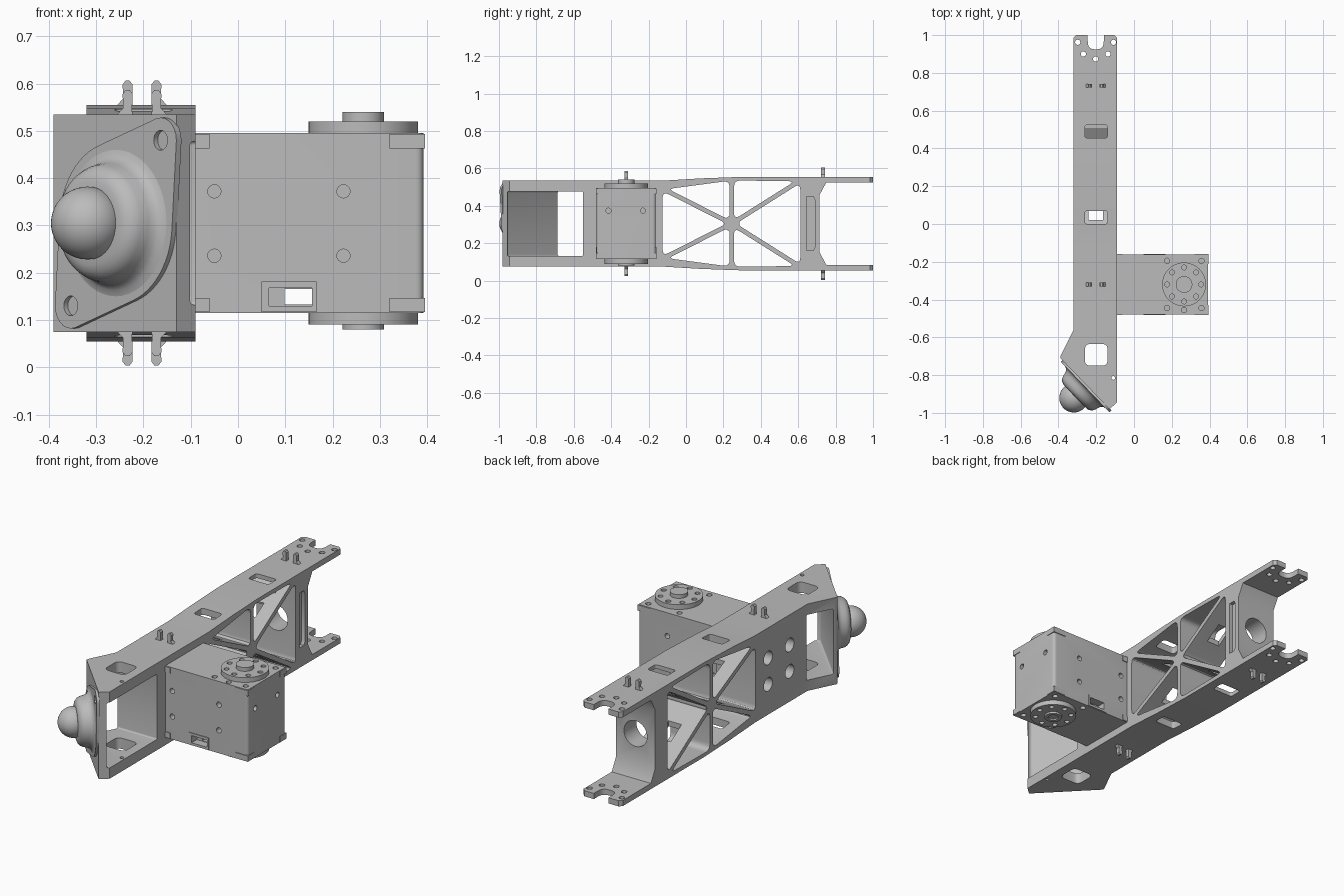
import bpy, bmesh, math
from mathutils import Vector, Matrix

if "Cube" in bpy.data.objects:
    bpy.data.objects.remove(bpy.data.objects["Cube"])

MID = 0.305  # height of the symmetry plane
grey = bpy.data.materials.new("plain grey")
grey.use_nodes = True
grey.diffuse_color = (0.5, 0.5, 0.5, 1)
grey.node_tree.nodes["Principled BSDF"].inputs["Base Color"].default_value = (0.5, 0.5, 0.5, 1)


# ---------- helpers ----------
def make(name, bm):
    bmesh.ops.recalc_face_normals(bm, faces=bm.faces)
    mesh = bpy.data.meshes.new(name)
    bm.to_mesh(mesh)
    bm.free()
    mesh.materials.append(grey)
    ob = bpy.data.objects.new(name, mesh)
    bpy.context.scene.collection.objects.link(ob)
    return ob


def prism(name, pts, axis, a, b):
    """Extrude a 2D outline along an axis from a to b."""
    place = {"x": lambda p, h: (h, p[0], p[1]),
             "y": lambda p, h: (p[0], h, p[1]),
             "z": lambda p, h: (p[0], p[1], h)}[axis]
    bm = bmesh.new()
    lo = [bm.verts.new(place(p, a)) for p in pts]
    hi = [bm.verts.new(place(p, b)) for p in pts]
    bm.faces.new(lo)
    bm.faces.new(hi)
    for i in range(len(pts)):
        j = (i + 1) % len(pts)
        bm.faces.new((lo[i], lo[j], hi[j], hi[i]))
    return make(name, bm)


def circle(u, v, r, n=24):
    return [(u + r * math.cos(i * math.tau / n), v + r * math.sin(i * math.tau / n)) for i in range(n)]


def rect(u0, u1, v0, v1):
    return [(u0, v0), (u1, v0), (u1, v1), (u0, v1)]


def rounded(pts, r, n=5):
    out = []
    for i, p in enumerate(pts):
        p, q, s = Vector(p), Vector(pts[i - 1]), Vector(pts[(i + 1) % len(pts)])
        a = p + (q - p).normalized() * min(r, (q - p).length * 0.4)
        b = p + (s - p).normalized() * min(r, (s - p).length * 0.4)
        for k in range(n + 1):
            t = k / n
            out.append(tuple(a * (1 - t) ** 2 + p * 2 * t * (1 - t) + b * t * t))
    return out


def inset_triangle(tri, d):
    a, b, c = (Vector(p) for p in tri)
    la, lb, lc = (b - c).length, (c - a).length, (a - b).length
    centre = (a * la + b * lb + c * lc) / (la + lb + lc)
    area = abs((b - a).cross(c - a)) / 2
    k = 1 - d * (la + lb + lc) / (2 * area)
    return [tuple(centre + (p - centre) * k) for p in (a, b, c)]


def flip(pts):
    return [(u, 2 * MID - v) for u, v in pts]


def cut(ob, cutters):
    for c in cutters:
        m = ob.modifiers.new("cut", "BOOLEAN")
        m.operation, m.solver, m.object = "DIFFERENCE", "EXACT", c
        c.hide_render = True
    dg = bpy.context.evaluated_depsgraph_get()
    mesh = bpy.data.meshes.new_from_object(ob.evaluated_get(dg))
    ob.modifiers.clear()
    ob.data = mesh
    for c in cutters:
        bpy.data.objects.remove(c)


def hole(pts, axis, a, b):
    return prism("cutter", pts, axis, a, b)


# ---------- frame beam ----------
plan = [(-0.305, 1), (-0.32, 0.985), (-0.32, -0.56), (-0.39, -0.70), (-0.39, -0.71),
        (-0.13, -0.98), (-0.09, -0.945), (-0.09, 0.985), (-0.105, 1)]
frame = prism("frame_beam", plan, "z", 0.02, 0.59)
cuts = []

# sloping top and bottom, openings in both skins
skin = [(-1.1, 0.535), (-0.12, 0.535), (0.08, 0.547), (0.3, 0.555), (1.1, 0.555), (1.1, 0.7), (-1.1, 0.7)]
for f in (lambda p: p, flip):
    cuts.append(hole(f(skin), "x", -1, 1))
for z0, z1 in ((0.485, 0.65), (-0.05, 0.125)):
    for y in (0.0, 0.455):
        cuts.append(hole(rounded(rect(-0.26, -0.14, y, y + 0.07), 0.015), "z", z0, z1))
cuts.append(hole(rounded(rect(-0.26, -0.14, -0.75, -0.635), 0.03), "z", -0.1, 0.7))
cuts.append(hole(circle(-0.11, -0.815, 0.01, 12), "z", -0.1, 0.7))

# front cavity behind the slanted plate
bay = hole([(0, -0.55), (-0.5, -0.55), (-0.5, -0.566), (-0.121, -0.955), (0, -0.955)], "z", 0.132, 0.478)
bev = bay.modifiers.new("round", "BEVEL")
bev.width, bev.segments = 0.03, 4
cuts.append(bay)

# truss triangles and windows through the ribs
hub = (0.245, MID)
tl, tm, tr = (-0.137, 0.497), (0.245, 0.548), (0.623, 0.543)
bl, br = flip([tl, tr])
tops = [(tl, tm, hub), (tm, tr, hub)]
for tri in tops + [flip(t) for t in tops] + [(tl, hub, bl), (tr, hub, br)]:
    cuts.append(hole(rounded(inset_triangle(tri, 0.012), 0.035), "x", -0.6, 0.2))
for y in (0.02, 0.38):
    cuts.append(hole(rect(-0.24, -0.165, y, y + 0.09), "z", 0.16, 0.45))

# fork end: gap, notch, end wall hole, side pocket and small holes
cuts.append(hole([(1.1, 0.525), (0.75, 0.525), (0.715, 0.46), (0.715, 0.15), (0.75, 0.085), (1.1, 0.085)],
                 "x", -0.6, 0.2))
cuts.append(hole(rounded(rect(-0.245, -0.16, 0.925, 1.1), 0.042), "z", -0.1, 0.7))
cuts.append(hole(circle(-0.205, MID, 0.068, 32), "y", 0.56, 0.85))
cuts.append(hole([(0.645, 0.16), (0.68, 0.16), (0.69, 0.18), (0.69, 0.43), (0.68, 0.45), (0.645, 0.45)],
                 "x", -0.11, 0))
for dx, y in ((-0.095, 0.962), (0.095, 0.962), (-0.065, 0.9), (0.065, 0.9), (0, 0.873)):
    cuts.append(hole(circle(-0.203 + dx, y, 0.014, 16), "z", -0.1, 0.7))

# motor mounting holes
for y in (-0.41, -0.23):
    for z in (0.235, 0.375):
        cuts.append(hole(circle(y, z, 0.036), "x", -0.6, -0.135))
cut(frame, cuts)

prism("truss_hub", circle(hub[0], hub[1], 0.042, 32), "x", -0.319, -0.091)

# ---------- cable clips ----------
for y, z in ((0.732, 0.55), (-0.32, 0.53)):
    for s, x in ((-1, -0.234), (1, -0.172)):
        shape = [(x + s * u, z + v) for u, v in
                 ((-0.012, 0), (-0.010, 0.012), (-0.011, 0.048), (-0.005, 0.056), (0.004, 0.056),
                  (0.010, 0.048), (0.009, 0.018), (0.022, 0.004), (0.022, 0))]
        prism("clip_upper", shape, "y", y - 0.01, y + 0.01)
        prism("clip_lower", flip(shape), "y", y - 0.01, y + 0.01)

# ---------- motor ----------
MX, MY = 0.265, -0.32
body = prism("motor_body", rounded(rect(-0.13, 0.392, -0.478, -0.162), 0.018), "z", 0.115, 0.495)
cuts = []
for x in (-0.05, 0.223):
    for z in (0.236, 0.372):
        for y in (-0.478, -0.162):
            cuts.append(hole(circle(x, z, 0.014, 16), "y", y - 0.03, y + 0.03))
for y in (-0.415, -0.23):
    cuts.append(hole(circle(y, 0.374, 0.014, 16), "x", 0.36, 0.42))
for dx, dy in ((0.092, 0.125), (0.092, -0.125), (-0.09, 0.125), (-0.09, -0.125), (0, -0.135)):
    for z in (0.115, 0.495):
        cuts.append(hole(circle(MX + dx, MY + dy, 0.014, 16), "z", z - 0.02, z + 0.02))
cuts.append(hole(rect(0.098, 0.156, 0.133, 0.166), "y", -0.6, 0))
for y in (-0.478, -0.162):
    cuts.append(hole(rect(0.066, 0.156, 0.13, 0.168), "y", y - 0.04, y + 0.04))
cut(body, cuts)

# corner brackets of the motor case
for y, s in ((-0.478, -1), (-0.162, 1)):
    for z0, z1 in ((0.117, 0.147), (0.463, 0.493)):
        prism("corner_bracket", rect(0.32, 0.395, z0, z1), "y", y - s * 0.02, y + s * 0.004)
        prism("corner_bracket_inner", rect(-0.12, -0.06, z0, z1), "y", y - s * 0.02, y + s * 0.004)
        prism("corner_bracket_side", sorted_pts, "x", 0.38, 0.395) if (
            sorted_pts := rect(y - s * 0.05, y + s * 0.004, z0, z1)) else None
    # connector rim
    rim = prism("connector_rim", rect(0.05, 0.166, 0.117, 0.181), "y", y - s * 0.005, y + s * 0.004)
    cut(rim, [hole(rect(0.066, 0.156, 0.13, 0.168), "y", -1, 1)])

# horns above and below
for name, z0, z1, z2 in (("upper", 0.49, 0.52, 0.54), ("lower", 0.12, 0.09, 0.08)):
    horn = prism(name + "_horn", circle(MX, MY, 0.116, 48), "z", z0, z1)
    cut(horn, [hole(circle(*p, 0.013, 16), "z", z1 - 0.015, z1 + 0.015) for p in circle(MX, MY, 0.09, 8)])
    boss = prism(name + "_boss", circle(MX, MY, 0.044, 32), "z", z1 - 0.005 * (1 if z1 > MID else -1), z2)
    if name == "lower":
        cut(boss, [hole(circle(MX, MY, 0.026), "z", 0.05, 0.088)])

# ---------- ball caster on the slanted plate ----------
out = Vector((-0.72, -0.693, 0)).normalized()
side = Vector((-out.y, out.x, 0)) * 1.0
place = Matrix((side, Vector((0, 0, 1)), out)).transposed().to_4x4()
place.translation = Vector((-0.25, -0.855, MID))
ends = [(0.137, 0.175), (-0.137, -0.175)]

bm = bmesh.new()
outline = circle(0, 0, 0.172, 64) + circle(*ends[0], 0.048) + circle(*ends[1], 0.048)
for h in (-0.003, 0.012):
    for u, v in outline:
        bm.verts.new((u, v, h))
res = bmesh.ops.convex_hull(bm, input=bm.verts)
bmesh.ops.delete(bm, geom=[v for v in bm.verts if not v.link_faces], context="VERTS")
bmesh.ops.dissolve_limit(bm, angle_limit=0.01, verts=bm.verts, edges=bm.edges)
flange = make("caster_flange", bm)
cut(flange, [hole(circle(u, v, 0.021), "z", -0.1, 0.1) for u, v in ends])
flange.data.transform(place)

profile = [(0.0, 0.004), (0.155, 0.004), (0.155, 0.012), (0.142, 0.016), (0.133, 0.024), (0.127, 0.038),
           (0.123, 0.056), (0.116, 0.07), (0.104, 0.08), (0.09, 0.085), (0.07, 0.086), (0.0, 0.086)]
bm = bmesh.new()
line = [bm.verts.new((r, 0, h)) for r, h in profile]
edges = [bm.edges.new(p) for p in zip(line, line[1:])]
bmesh.ops.spin(bm, geom=line + edges, axis=(0, 0, 1), cent=(0, 0, 0), angle=math.tau, steps=48)
bmesh.ops.remove_doubles(bm, verts=bm.verts, dist=0.0001)
make("caster_housing", bm).data.transform(place)

bm = bmesh.new()
bmesh.ops.create_uvsphere(bm, u_segments=40, v_segments=24, radius=0.077)
bmesh.ops.translate(bm, verts=bm.verts, vec=(0, 0, 0.095))
make("caster_ball", bm).data.transform(place)

# ---------- shading ----------
for ob in bpy.context.scene.objects:
    if ob.type == "MESH" and grey.name in ob.data.materials:
        bpy.ops.object.select_all(action="DESELECT")
        ob.select_set(True)
        bpy.context.view_layer.objects.active = ob
        bpy.ops.object.shade_smooth_by_angle(angle=math.radians(32))
